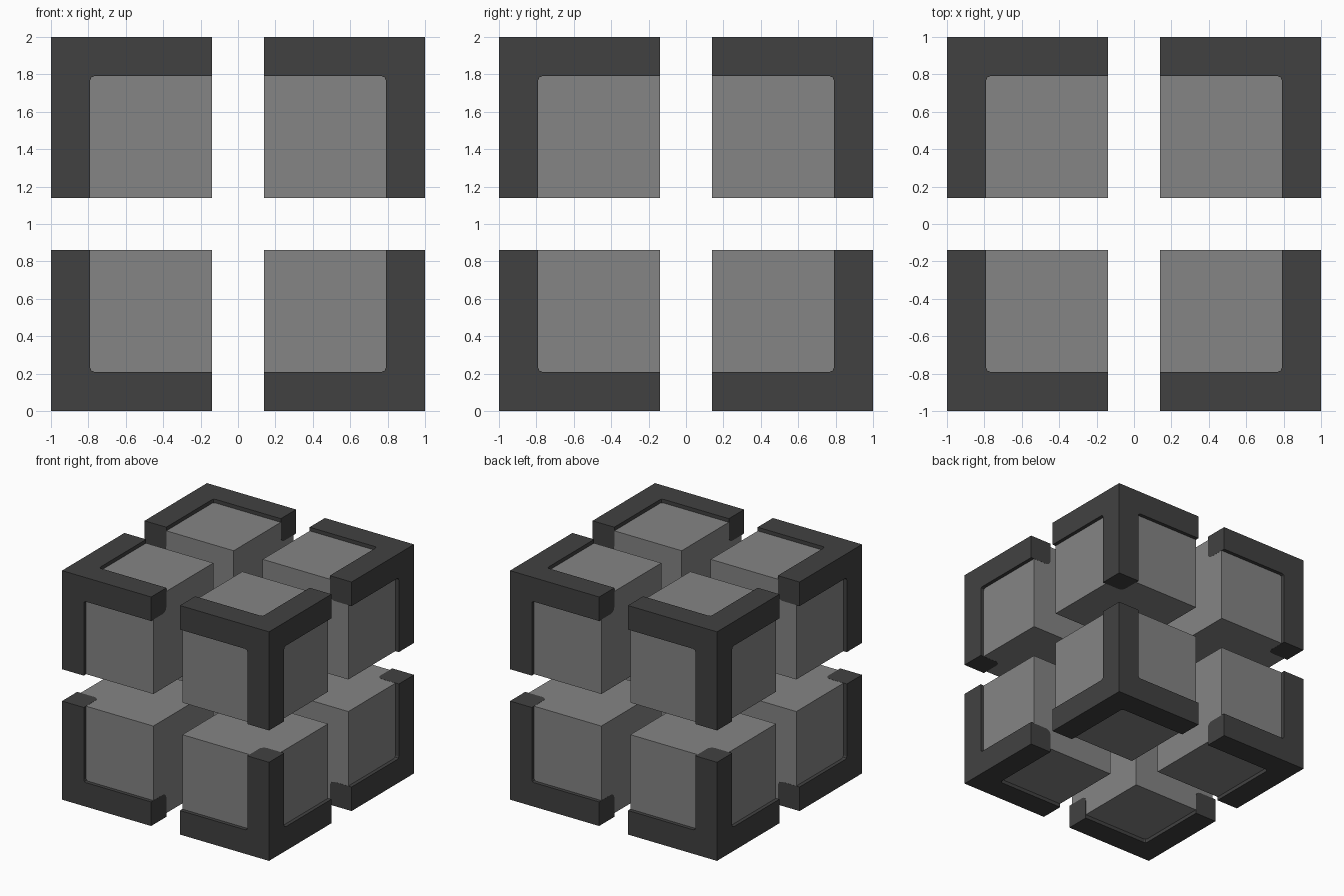
import bpy, bmesh, math

if "Cube" in bpy.data.objects:
    bpy.data.objects.remove(bpy.data.objects["Cube"])

GAP, BAR, OUT, FACE = 0.14, 0.79, 1.0, 0.968   # octant extents from the centre


def material(name, v):
    m = bpy.data.materials.new(name)
    m.diffuse_color = (v, v, v, 1)
    m.use_nodes = True
    m.node_tree.nodes["Principled BSDF"].inputs["Base Color"].default_value = m.diffuse_color
    return m


def finish(bm, name, mat):
    """Turn one octant into an object mirrored to all eight corners."""
    bmesh.ops.remove_doubles(bm, verts=bm.verts, dist=1e-5)
    me = bpy.data.meshes.new(name)
    bm.to_mesh(me)
    bm.free()
    me.materials.append(mat)
    ob = bpy.data.objects.new(name, me)
    ob.location.z = 1.0
    bpy.context.collection.objects.link(ob)
    mod = ob.modifiers.new("mirror", 'MIRROR')
    mod.use_axis = (True, True, True)
    mod.use_mirror_merge = False
    return ob


def place(axis, a, u, v):
    """Point with a along the axis and u, v on the next two axes (cyclic)."""
    p = [0, 0, 0]
    p[axis], p[(axis + 1) % 3], p[(axis + 2) % 3] = a, u, v
    return p


def prism(bm, axis, profile, a0, a1, start_cap, end_cap):
    """Sweep a counter-clockwise profile along an axis."""
    lo = [bm.verts.new(place(axis, a0, *p)) for p in profile]
    hi = [bm.verts.new(place(axis, a1, *p)) for p in profile]
    n = len(profile)
    for i in range(n):
        j = (i + 1) % n
        bm.faces.new((lo[i], lo[j], hi[j], hi[i]))
    if start_cap:
        bm.faces.new(lo[::-1])
    if end_cap:
        bm.faces.new(hi)


dark = material("dark grey", 0.053)
light = material("mid grey", 0.232)

# Inner blocks
bm = bmesh.new()
prism(bm, 2, [(GAP, GAP), (FACE, GAP), (FACE, FACE), (GAP, FACE)],
      GAP, FACE, True, True)
finish(bm, "inner_blocks", light)

# Corner frames: three bars with a rounded inner edge meeting at a corner
bm = bmesh.new()
r = 0.045
section = [(OUT, BAR), (OUT, OUT), (BAR, OUT)]
for k in range(5):
    t = math.pi + k / 4 * math.pi / 2
    section.append((BAR + r + r * math.cos(t), BAR + r + r * math.sin(t)))
f = 0.02
fillet = [(BAR, BAR), (BAR - f, BAR), (BAR - f * 0.3, BAR - f * 0.3), (BAR, BAR - f)]
for axis in range(3):
    prism(bm, axis, section, GAP - 0.001, BAR, True, False)
    # outer corner face
    quad = [(BAR, BAR), (OUT, BAR), (OUT, OUT), (BAR, OUT)]
    bm.faces.new([bm.verts.new(place(axis, OUT, *p)) for p in quad])
    # small fillet in the window corner
    prism(bm, axis, fillet, FACE - 0.01, OUT, False, True)
finish(bm, "corner_frames", dark)
